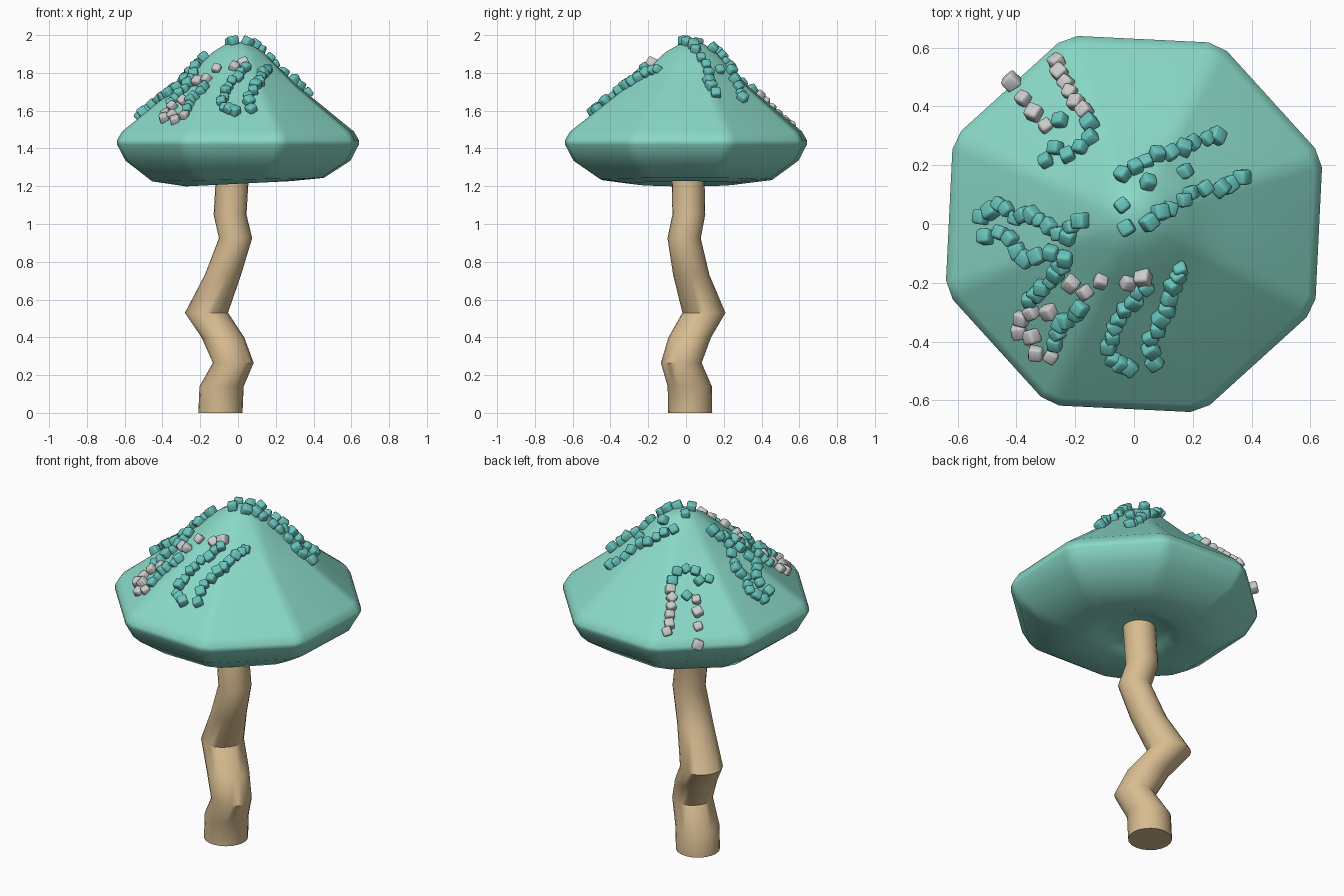
import bpy, bmesh, random
from math import sin, cos, radians, tau
from mathutils import Vector, Matrix, Euler
from mathutils.bvhtree import BVHTree

if "Cube" in bpy.data.objects:
    bpy.data.objects.remove(bpy.data.objects["Cube"])

random.seed(4)


def material(name, rgb):
    m = bpy.data.materials.new(name)
    m.diffuse_color = (*rgb, 1)
    m.use_nodes = True
    m.node_tree.nodes["Principled BSDF"].inputs["Base Color"].default_value = m.diffuse_color
    return m


def finish(bm, name, mat=None, angle=180):
    bmesh.ops.recalc_face_normals(bm, faces=bm.faces)
    me = bpy.data.meshes.new(name)
    bm.to_mesh(me)
    ob = bpy.data.objects.new(name, me)
    bpy.context.collection.objects.link(ob)
    if mat:
        me.materials.append(mat)
    bpy.ops.object.select_all(action='DESELECT')
    ob.select_set(True)
    bpy.context.view_layer.objects.active = ob
    bpy.ops.object.shade_smooth_by_angle(angle=radians(angle))
    return ob


def loft(rings):
    """Join equal-sized rings of points into a capped skin."""
    bm = bmesh.new()
    loops = [[bm.verts.new(p) for p in ring] for ring in rings]
    n = len(loops[0])
    for a, b in zip(loops, loops[1:]):
        for i in range(n):
            j = (i + 1) % n
            bm.faces.new((a[i], a[j], b[j], b[i]))
    bm.faces.new(loops[0][::-1])
    bm.faces.new(loops[-1])
    bmesh.ops.recalc_face_normals(bm, faces=bm.faces)
    return bm


teal = material("cap_teal", (0.25, 0.69, 0.57))
cube_teal = material("cube_teal", (0.14, 0.56, 0.51))
tan = material("stem_tan", (0.68, 0.50, 0.28))

# Stem: crooked tube of (x, y, z, radius)
stem = [(-.093, .022, 0, .117), (-.087, .02, .14, .117), (-.025, -.025, .265, .108),
        (-.08, .02, .40, .113), (-.167, .095, .53, .114), (-.08, .028, .73, .096),
        (-.013, -.01, .925, .088), (-.042, .015, 1.05, .087), (-.027, .01, 1.30, .087)]
finish(loft([[(x + r * cos(tau * i / 20), y + r * sin(tau * i / 20), z)
              for i in range(20)] for x, y, z, r in stem]), "stem", tan, 50)

# Cap: octagon with cut corners; (z, radius, half corner angle, tilt, y shift)
profile = [(1.275, .10, 11.2, 0, 0), (1.25, .19, 11.2, .02, 0), (1.213, .28, 10, .05, 0),
           (1.235, .47, 5, .02, 0), (1.335, .62, 3.5, 0, 0), (1.42, .668, 3, 0, 0),
           (1.445, .668, 3, 0, 0), (1.49, .64, 3, 0, 0), (1.73, .33, 4.5, 0, .01),
           (1.84, .21, 7, 0, .02), (1.91, .135, 10, 0, .025), (1.95, .07, 11.2, 0, .03),
           (1.963, .025, 11.2, 0, .03)]


def cap_ring(z, r, d, tilt, dy):
    pts = []
    for k in range(8):
        for s in (-d, d):
            a = radians(19.7 + 45 * k + s)
            x, y = r * cos(a), r * sin(a)
            pts.append((x, y + dy, z + tilt * x))
    return pts


cap_bm = loft([cap_ring(*p) for p in profile])
cap_tree = BVHTree.FromBMesh(cap_bm)
cap = finish(cap_bm, "cap", teal)
cap.modifiers.new("flat_panels", 'WEIGHTED_NORMAL')


# Rounded cubes scattered along strokes drawn on the cap from above
def resample(path, n):
    pts = [Vector(p) for p in path]
    seg = [(b - a).length for a, b in zip(pts, pts[1:])]
    for k in range(n):
        d = sum(seg) * k / max(n - 1, 1)
        for i, length in enumerate(seg):
            if d <= length or i == len(seg) - 1:
                yield pts[i].lerp(pts[i + 1], min(d / length, 1))
                break
            d -= length


def cubes(name, mat, *strokes):
    bm = bmesh.new()
    for n, path in strokes:
        for p in resample(path, n):
            x, y = p.x + random.uniform(-.007, .007), p.y + random.uniform(-.007, .007)
            hit, normal, _, _ = cap_tree.ray_cast(Vector((x, y, 3)), Vector((0, 0, -1)))
            turn = Euler((random.uniform(-.3, .3), random.uniform(-.3, .3),
                          random.uniform(0, tau))).to_matrix().to_4x4()
            m = (Matrix.Translation(hit + normal * random.uniform(.006, .016))
                 @ normal.to_track_quat('Z', 'Y').to_matrix().to_4x4() @ turn)
            bmesh.ops.create_cube(bm, size=random.uniform(.044, .054), matrix=m)
    bmesh.ops.bevel(bm, geom=bm.edges[:], offset=.01, segments=2, profile=.5,
                    affect='EDGES')
    finish(bm, name, mat)


cubes("back_right_cubes", cube_teal,
      (9, [(.28, .30), (.16, .25), (.06, .22), (-.035, .165)]),
      (9, [(.36, .15), (.28, .115), (.2, .11), (.13, .06), (.05, .01)]),
      (2, [(.165, .175), (.04, .14)]),
      (2, [(-.045, .06), (-.03, -.015)]))
cubes("left_cubes", cube_teal,
      (13, [(-.175, .01), (-.225, -.045), (-.30, -.005), (-.36, .045), (-.40, .02),
            (-.455, .07), (-.515, .03)]),
      (7, [(-.49, -.04), (-.435, -.03), (-.40, -.08), (-.36, -.12), (-.28, -.10)]))
cubes("front_left_cubes", cube_teal,
      (7, [(-.23, -.12), (-.26, -.16), (-.295, -.205), (-.345, -.25)]),
      (6, [(-.175, -.28), (-.24, -.33), (-.27, -.40)]))
cubes("front_cubes", cube_teal,
      (10, [(.155, -.145), (.12, -.22), (.10, -.30), (.06, -.39), (.07, -.46)]),
      (11, [(-.01, -.48), (-.08, -.45), (-.08, -.385), (-.03, -.28), (.045, -.205)]))
cubes("back_left_cubes", cube_teal,
      (6, [(-.145, .335), (-.15, .275), (-.21, .23), (-.26, .25), (-.29, .215)]),
      (1, [(-.245, .345), (-.24, .345)]))

# Grey accent cubes
cubes("front_grey_cubes", None,
      (3, [(-.11, -.185), (-.165, -.235), (-.21, -.20)]),
      (7, [(-.28, -.29), (-.37, -.295), (-.39, -.365), (-.335, -.37), (-.34, -.43),
           (-.275, -.45)]),
      (2, [(-.02, -.20), (.025, -.175)]))
cubes("back_grey_cubes", None,
      (6, [(-.265, .54), (-.22, .475), (-.20, .41), (-.165, .385)]),
      (4, [(-.41, .475), (-.35, .395), (-.295, .325)]))
